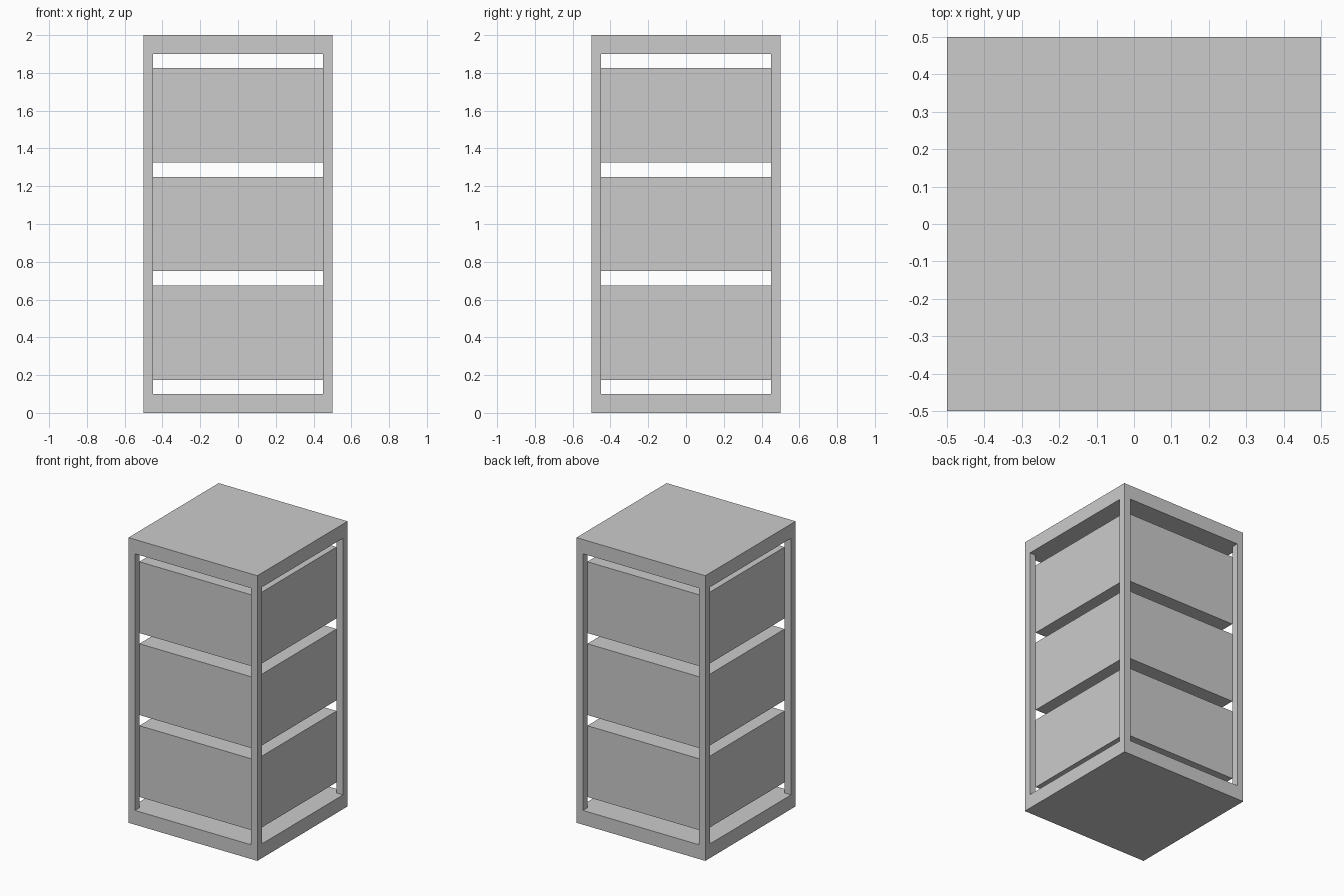
import bpy

if "Cube" in bpy.data.objects:
    bpy.data.objects.remove(bpy.data.objects["Cube"])


def box(name, size, z_bottom):
    """Box centred on x and y, with its underside at z_bottom."""
    bpy.ops.mesh.primitive_cube_add(size=1, location=(0, 0, z_bottom + size[2] / 2))
    ob = bpy.context.object
    ob.name = name
    ob.scale = size
    bpy.ops.object.transform_apply(location=True, rotation=False, scale=True)
    return ob


W, H = 1.0, 2.0          # overall width and height
POST, SLAB = 0.05, 0.1   # corner post width, top and bottom slab thickness
INNER = W - 2 * POST
BLOCK_H, GAP = 0.5, 0.075

# Outer frame: solid block opened front-to-back and side-to-side
frame = box("frame", (W, W, H), 0)
openings = {
    "front_opening_cutter": (INNER, W + 0.4, H - 2 * SLAB),
    "side_opening_cutter": (W + 0.4, INNER, H - 2 * SLAB),
}
for name, size in openings.items():
    cutter = box(name, size, SLAB)
    cutter.hide_render = True
    cutter.hide_viewport = True
    cutter.display_type = 'WIRE'
    mod = frame.modifiers.new(name, 'BOOLEAN')
    mod.operation = 'DIFFERENCE'
    mod.solver = 'EXACT'
    mod.object = cutter

# Three evenly spaced blocks held between the posts
for i in range(3):
    box(f"block_{i + 1}", (INNER, INNER, BLOCK_H), SLAB + GAP + i * (BLOCK_H + GAP))
